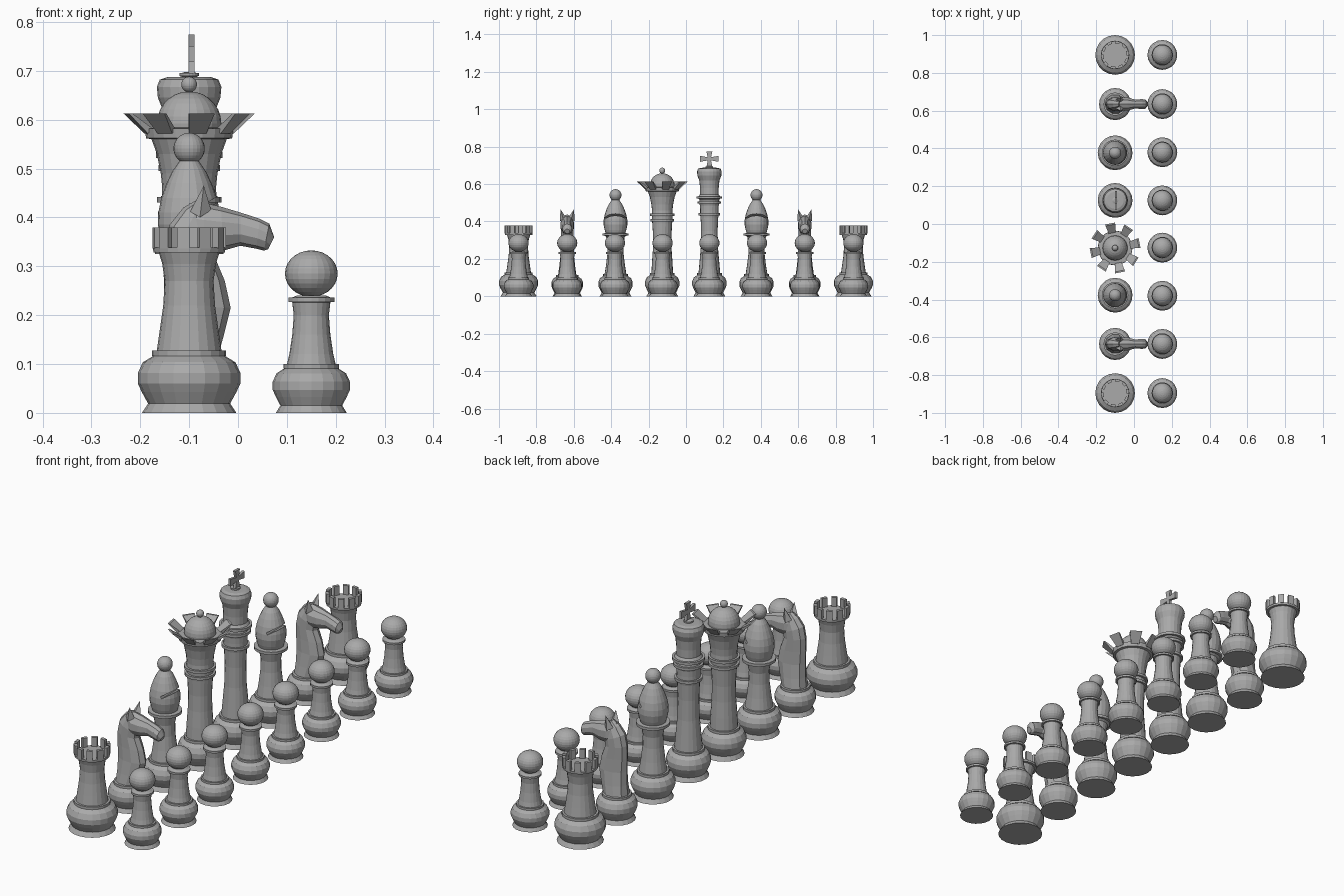
import bpy, bmesh, math
from mathutils import Matrix, Vector

if "Cube" in bpy.data.objects:
    bpy.data.objects.remove(bpy.data.objects["Cube"])

GREY = bpy.data.materials.new("stone grey")
GREY.use_nodes = True
GREY.diffuse_color = (0.4, 0.4, 0.4, 1)
GREY.node_tree.nodes["Principled BSDF"].inputs["Base Color"].default_value = (0.4, 0.4, 0.4, 1)
BACK_X, PAWN_X = -0.1, 0.15
SIDES = 20


def finish(name, bm):
    bmesh.ops.recalc_face_normals(bm, faces=bm.faces)
    mesh = bpy.data.meshes.new(name)
    bm.to_mesh(mesh)
    bm.free()
    mesh.materials.append(GREY)
    obj = bpy.data.objects.new(name, mesh)
    bpy.context.collection.objects.link(obj)
    return obj


def skin(bm, rings):
    """Join closed rings of points with quads and cap both ends."""
    loops = [[bm.verts.new(p) for p in ring] for ring in rings]
    n = len(loops[0])
    for a, b in zip(loops, loops[1:]):
        for i in range(n):
            j = (i + 1) % n
            bm.faces.new((a[i], a[j], b[j], b[i]))
    bm.faces.new(loops[0][::-1])
    bm.faces.new(loops[-1])


def circle(r, z, n=SIDES):
    return [(r * math.cos(math.tau * i / n), r * math.sin(math.tau * i / n), z) for i in range(n)]


def lathe(name, profile):
    bm = bmesh.new()
    skin(bm, [circle(r, z) for r, z in profile])
    return finish(name, bm)


def ball(name, r, z, squash=1.0):
    bm = bmesh.new()
    bmesh.ops.create_uvsphere(bm, u_segments=24, v_segments=14, radius=r)
    bmesh.ops.transform(bm, matrix=Matrix.Translation((0, 0, z)) @ Matrix.Diagonal((1, 1, squash, 1)), verts=bm.verts)
    return finish(name, bm)


def base(r, h):
    """Shared foot: flared skirt, round bulge and collar, h high."""
    return [(r * a, h * b) for a, b in
            ((0.92, 0), (0.8, 0.15), (0.92, 0.33), (1, 0.47), (1, 0.64), (0.9, 0.81),
             (0.7, 0.91), (0.72, 0.91), (0.72, 1), (0.63, 1))]


def ring(r, z, h=0.012, inner=0.85):
    return [(r * inner, z), (r, z), (r, z + h), (r * inner, z + h)]


def place(parts, x, ys):
    """Stand the parts at the first y and linked copies at the others."""
    for part in parts:
        part.location = (x, ys[0], 0)
        for y in ys[1:]:
            copy = part.copy()
            copy.location.y = y
            bpy.context.collection.objects.link(copy)


def fan(name, points, count, turn=0.0):
    """Repeat a convex block, given by 8 corners, around the z axis."""
    bm = bmesh.new()
    for k in range(count):
        spin = Matrix.Rotation(math.tau * k / count + turn, 3, 'Z')
        skin(bm, [[spin @ Vector(p) for p in points[:4]], [spin @ Vector(p) for p in points[4:]]])
    return finish(name, bm)


# Pawns
pawn_body = lathe("pawn_body", base(0.079, 0.1) + [
    (0.045, 0.12), (0.039, 0.16), (0.036, 0.2), (0.039, 0.226)] + ring(0.047, 0.227, 0.009) + [(0.03, 0.24)])
place([pawn_body, ball("pawn_head", 0.054, 0.285, 0.88)], PAWN_X,
      [s * y for s in (-1, 1) for y in (0.125, 0.38, 0.635, 0.895)])

# Rooks: hollow-topped tower with a ring of battlements
rook_body = lathe("rook_body", base(0.105, 0.128) + [
    (0.06, 0.17), (0.053, 0.22), (0.05, 0.27), (0.055, 0.305), (0.062, 0.328),
    (0.073, 0.328), (0.074, 0.338)])
w, ri, ro = 0.013, 0.06, 0.074
merlon = [(r, s * w, z) for z in (0.336, 0.379) for r, s in ((ri, -0.85), (ro, -1), (ro, 1), (ri, 0.85))]
place([rook_body, fan("rook_battlements", merlon, 10, 0.15)], BACK_X, [-0.895, 0.895])


# Knights: oval sections run up the neck, then along the head
def oval_loft(name, sections, n=10):
    bm = bmesh.new()
    rings = []
    for ax, az, bx, bz, half in sections:
        a, b = Vector((ax, 0, az)), Vector((bx, 0, bz))
        mid, arm = (a + b) / 2, (b - a) / 2
        rings.append([mid + arm * math.cos(math.tau * i / n) + Vector((0, half * math.sin(math.tau * i / n), 0))
                      for i in range(n)])
    skin(bm, rings)
    return finish(name, bm)


knight_base = lathe("knight_base", base(0.085, 0.115))
knight_neck = oval_loft("knight_neck", [
    (-0.055, 0.11, 0.057, 0.11, 0.052), (-0.05, 0.16, 0.07, 0.155, 0.045),
    (-0.05, 0.22, 0.085, 0.215, 0.038), (-0.052, 0.28, 0.073, 0.27, 0.036),
    (-0.05, 0.335, 0.052, 0.32, 0.036), (-0.04, 0.385, 0.055, 0.345, 0.036),
    (-0.012, 0.42, 0.05, 0.37, 0.03), (0.018, 0.437, 0.04, 0.40, 0.018)])
knight_head = oval_loft("knight_head", [
    (0.0, 0.428, -0.01, 0.345, 0.022), (0.03, 0.43, 0.03, 0.328, 0.038),
    (0.065, 0.422, 0.07, 0.332, 0.036), (0.105, 0.41, 0.105, 0.342, 0.025),
    (0.145, 0.397, 0.137, 0.336, 0.027), (0.164, 0.387, 0.153, 0.332, 0.026),
    (0.174, 0.36, 0.162, 0.335, 0.014)])
bm = bmesh.new()
for side in (-1, 1):
    tip = bm.verts.new((0.03, side * 0.036, 0.465))
    foot = [bm.verts.new((x, side * y, z)) for x, y, z in
            ((0.002, 0.022, 0.412), (0.025, 0.006, 0.42), (0.045, 0.022, 0.415), (0.022, 0.04, 0.4))]
    bm.faces.new(foot)
    for i in range(4):
        bm.faces.new((foot[i], foot[(i + 1) % 4], tip))
knight_ears = finish("knight_ears", bm)
place([knight_base, knight_neck, knight_head, knight_ears], BACK_X, [-0.635, 0.635])

# Bishops: pointed head with a slanted slit cut from the front
bishop_body = lathe("bishop_body", base(0.092, 0.12) + [
    (0.05, 0.17), (0.043, 0.23), (0.042, 0.28), (0.05, 0.318)] + ring(0.07, 0.325) + [(0.045, 0.34)])
bishop_head = lathe("bishop_head", [
    (0.05, 0.33), (0.058, 0.355), (0.064, 0.385), (0.063, 0.41), (0.057, 0.44),
    (0.046, 0.47), (0.034, 0.495), (0.02, 0.515)])
bm = bmesh.new()
bmesh.ops.create_cube(bm, size=1)
bmesh.ops.transform(bm, verts=bm.verts, matrix=Matrix.Translation((0.055, 0, 0.435))
                    @ Matrix.Rotation(math.radians(-30), 4, 'Y') @ Matrix.Diagonal((0.08, 0.2, 0.01, 1)))
cutter = finish("slit_cutter", bm)
cutter.hide_render = True
cut = bishop_head.modifiers.new("slit", 'BOOLEAN')
cut.operation, cut.object, cut.solver = 'DIFFERENCE', cutter, 'EXACT'
bpy.context.view_layer.update()
carved = bpy.data.meshes.new_from_object(bishop_head.evaluated_get(bpy.context.evaluated_depsgraph_get()))
bishop_head.modifiers.clear()
bishop_head.data = carved
bpy.data.objects.remove(cutter)
place([bishop_body, bishop_head, ball("bishop_finial", 0.032, 0.541)], BACK_X, [-0.377, 0.377])

# Queen: flared cup, ring of leaning petals, dome and bead
queen_body = lathe("queen_body", base(0.092, 0.125) + [
    (0.055, 0.18), (0.05, 0.25), (0.049, 0.32), (0.053, 0.39)]
    + ring(0.064, 0.4) + [(0.055, 0.425)] + ring(0.066, 0.43) + [(0.055, 0.46)]
    + [(0.058, 0.49), (0.066, 0.53), (0.077, 0.56), (0.088, 0.562), (0.091, 0.582), (0.06, 0.584)])
petal = [(0.074, -0.017, 0.578), (0.09, -0.018, 0.572), (0.09, 0.018, 0.572), (0.074, 0.017, 0.578),
         (0.124, -0.026, 0.613), (0.132, -0.027, 0.613), (0.132, 0.027, 0.613), (0.124, 0.026, 0.613)]
place([queen_body, fan("queen_petals", petal, 8, 0.2), ball("queen_dome", 0.066, 0.592),
       ball("queen_bead", 0.016, 0.672)], BACK_X, [-0.127])

# King: ringed column, barrel head and flared cross
king_body = lathe("king_body", base(0.092, 0.125) + [
    (0.053, 0.18), (0.046, 0.26), (0.044, 0.35), (0.047, 0.42)]
    + ring(0.058, 0.432) + [(0.049, 0.46), (0.05, 0.485)] + ring(0.063, 0.495)
    + [(0.052, 0.515)] + ring(0.068, 0.522) + [(0.05, 0.545), (0.05, 0.58), (0.054, 0.62),
       (0.064, 0.645), (0.066, 0.667), (0.06, 0.682), (0.045, 0.687), (0.012, 0.688)]
    + ring(0.02, 0.689, 0.006) + [(0.008, 0.698)])
bm = bmesh.new()
for k, reach in enumerate((0.039, 0.05, 0.045, 0.05)):
    arm = [(-0.007, 0), (0.007, 0), (0.016, reach), (-0.016, reach)]
    spin = Matrix.Translation((0.005, 0, 0.735)) @ Matrix.Rotation(math.tau * k / 4, 4, 'X')
    skin(bm, [[spin @ Vector((x, y, z)) for y, z in arm] for x in (-0.006, 0.006)])
place([king_body, finish("king_cross", bm)], BACK_X, [0.125])
